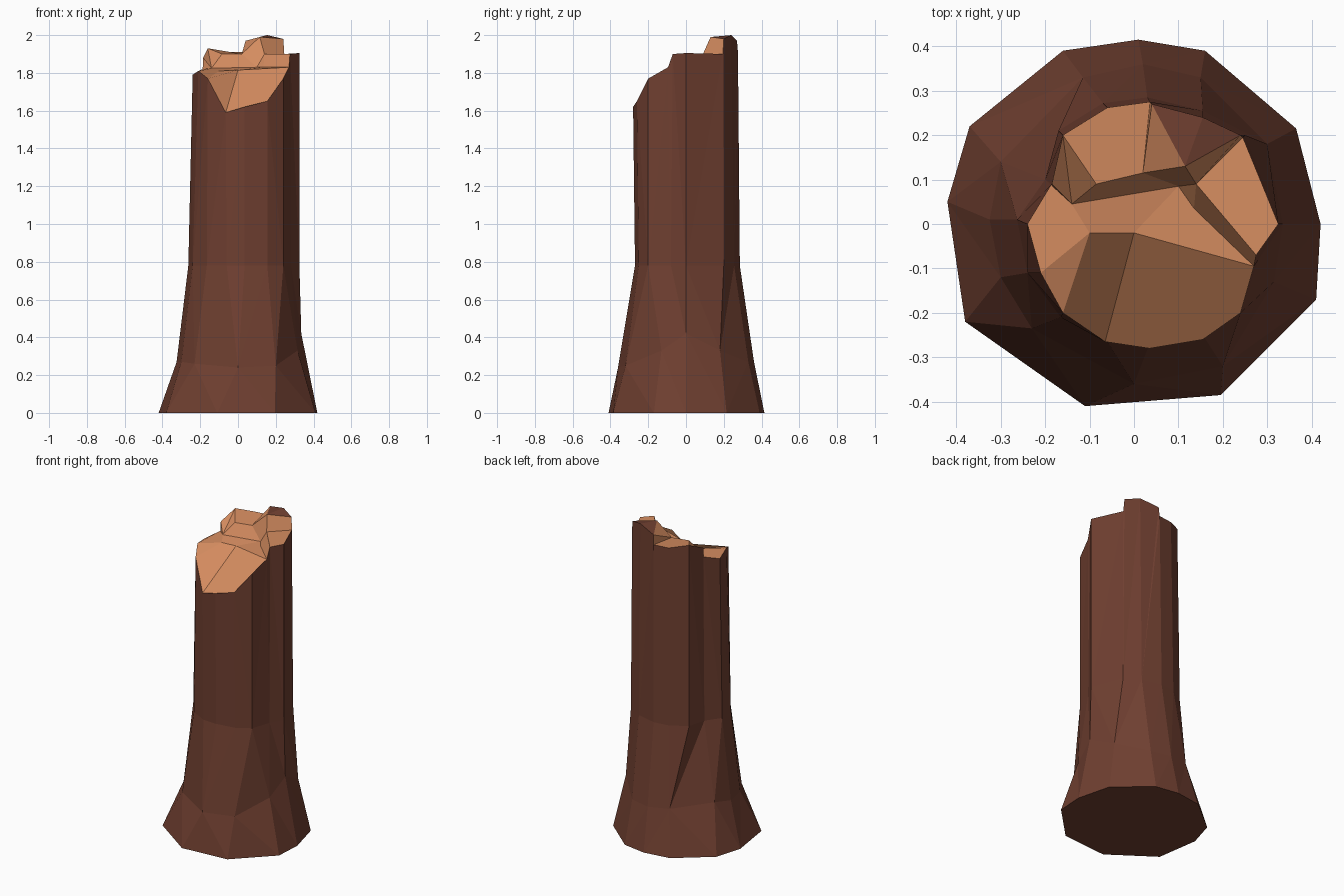
import bpy, bmesh, math

if "Cube" in bpy.data.objects:
    bpy.data.objects.remove(bpy.data.objects["Cube"])


def material(name, color):
    m = bpy.data.materials.new(name)
    m.diffuse_color = (*color, 1)
    m.use_nodes = True
    m.node_tree.nodes["Principled BSDF"].inputs["Base Color"].default_value = m.diffuse_color
    return m


bm = bmesh.new()


def ring(points):
    return [bm.verts.new(p) for p in points]


def angle(v):
    return (math.atan2(v.co.y, v.co.x) - 2.9) % math.tau


def bridge(lo, hi):
    # zip two counter-clockwise rings of different counts by polar angle
    a = [angle(v) for v in lo] + [angle(lo[0]) + math.tau]
    b = [angle(v) for v in hi] + [angle(hi[0]) + math.tau]
    i = j = 0
    n, m = len(lo), len(hi)
    while i < n or j < m:
        p, q = lo[i % n], hi[j % m]
        if j == m or (i < n and a[i + 1] <= b[j + 1]):
            i += 1
            bm.faces.new((p, lo[i % n], q))
        else:
            j += 1
            bm.faces.new((p, hi[j % m], q))


# flared base, root swell and waist outlines
base = ring([(x, y, 0) for x, y in [
    (-.42, .05), (-.38, -.22), (-.11, -.41), (.195, -.385), (.41, -.17), (.42, 0),
    (.365, .215), (.16, .39), (.01, .415), (-.16, .39), (-.37, .22)]])
swell = ring([
    (-.325, .01, .27), (-.3, -.12, .27), (-.23, -.235, .26), (0, -.36, .24),
    (.2, -.32, .25), (.315, -.13, .33), (.335, 0, .42), (.3, .18, .33),
    (.15, .33, .27), (.02, .36, .27), (-.115, .33, .28), (-.3, .14, .3)])
waist = ring([(x, y, .78) for x, y in [
    (-.263, .01), (-.24, -.11), (-.165, -.21), (-.06, -.265), (.035, -.27),
    (.155, -.25), (.24, -.2), (.28, -.08), (.325, 0), (.25, .2), (.155, .255),
    (.03, .285), (-.07, .272), (-.17, .21), (-.2, .1)]])

# jagged broken rim
rim = ring([
    (-.24, 0, 1.79), (-.21, -.11, 1.81), (-.16, -.2, 1.77), (-.065, -.265, 1.59),
    (.035, -.28, 1.62), (.155, -.26, 1.65), (.24, -.2, 1.77), (.27, -.095, 1.83),
    (.275, -.07, 1.9), (.325, 0, 1.905), (.245, .195, 1.9), (.24, .2, 1.98),
    (.155, .24, 2), (.04, .27, 1.97), (.036, .275, 1.91), (-.06, .262, 1.91),
    (-.16, .2, 1.93), (-.185, .09, 1.88), (-.187, .088, 1.82)])

# bark sides and underside
bm.faces.new(base[::-1])
for lo, hi in ((base, swell), (swell, waist), (waist, rim)):
    bridge(lo, hi)

# stepped broken wood inside the rim
inner = ring([
    (-.14, .045, 1.825), (-.085, .09, 1.9), (.02, .115, 1.9), (.115, .13, 1.99),
    (.14, .09, 1.9), (.1, .085, 1.83), (.135, .035, 1.83), (0, -.02, 1.815),
    (-.1, -.02, 1.81)])
A, B, C, D, E, F, G, H, I = inner
r = rim
wood_faces = [
    (r[0], r[1], I, A, r[18]), (I, H, F, A), (H, r[7], G, F),       # middle shelf
    (r[1], r[2], I), (r[2], r[3], H, I), (H, *r[3:8]),              # front slope
    (r[7], r[8], E, G), (G, E, F), (r[8], r[9], r[10], E),          # right step
    (E, r[10], r[11], D), (F, E, D, C), (F, C, B, A),               # walls
    (C, D, r[13]), (C, r[13], r[14]),
    (B, C, r[14], r[15], r[16]), (B, r[16], A),                     # back shelf
    (A, r[16], r[17]), (A, r[17], r[18])]
for f in wood_faces:
    bm.faces.new(f).material_index = 1

# bark-covered top of the tallest splinter
bm.faces.new((D, r[11], r[12]))
bm.faces.new((D, r[12], r[13]))

bmesh.ops.recalc_face_normals(bm, faces=bm.faces[:])
mesh = bpy.data.meshes.new("broken_trunk")
bm.to_mesh(mesh)
bm.free()
mesh.materials.append(material("bark", (.16, .05, .03)))
mesh.materials.append(material("raw_wood", (.68, .27, .12)))
bpy.context.collection.objects.link(bpy.data.objects.new("broken_trunk", mesh))
